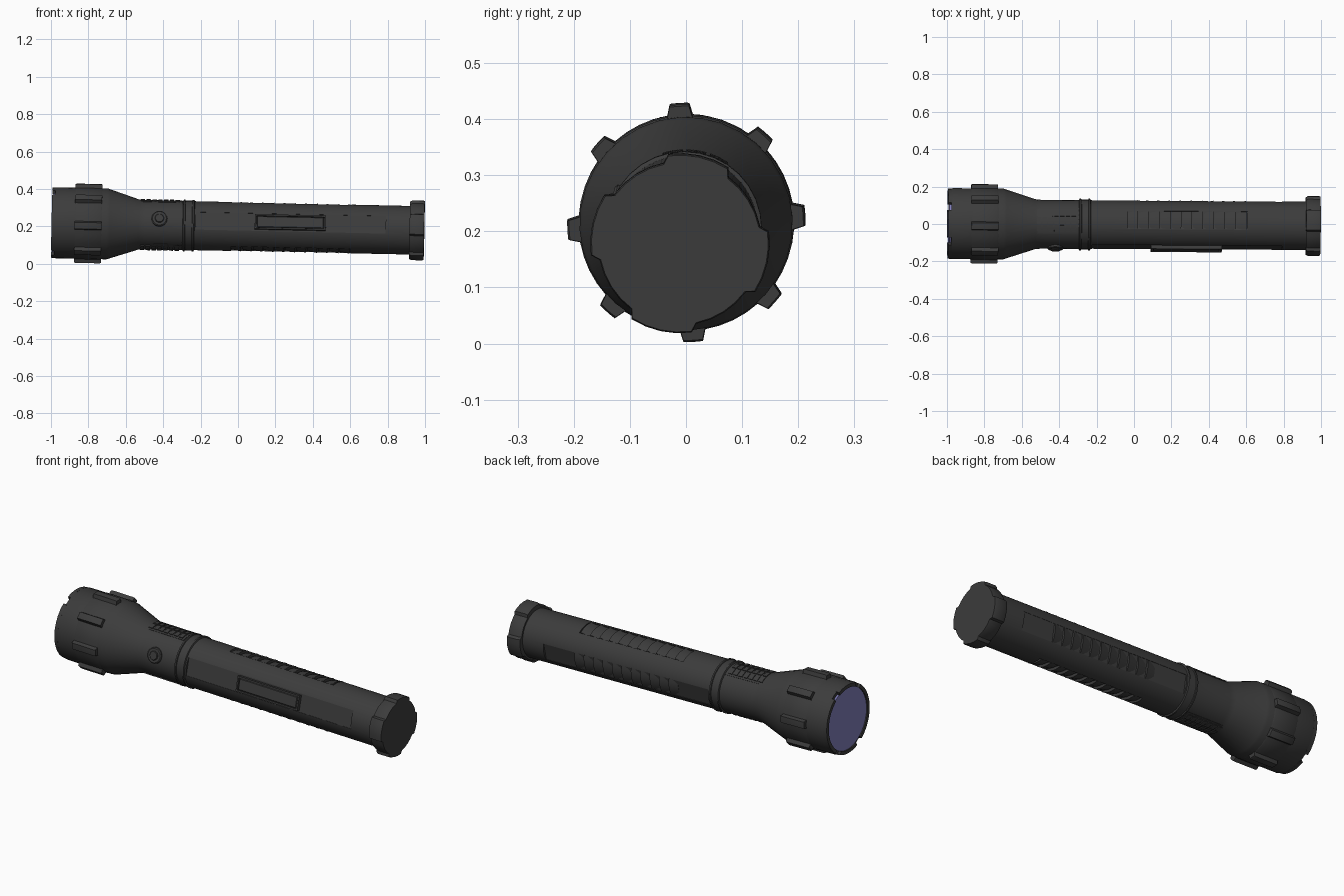
import bpy, bmesh
from math import sin, cos, pi, radians
from mathutils import Matrix

if "Cube" in bpy.data.objects:
    bpy.data.objects.remove(bpy.data.objects["Cube"])

# The torch is modelled along X, then tilted slightly; each part has its own roll
TILT = (Matrix.Translation((0, -0.0045, 0.199)) @ Matrix.Rotation(-0.0065, 4, 'Z')
        @ Matrix.Rotation(0.021, 4, 'Y'))
HEAD_ROLL, BODY_ROLL = 3.4, -12.5


def material(name, col):
    m = bpy.data.materials.new(name)
    m.diffuse_color = (*col, 1)
    m.use_nodes = True
    m.node_tree.nodes["Principled BSDF"].inputs["Base Color"].default_value = m.diffuse_color
    return m


BLACK = material("black_rubber", (0.045, 0.045, 0.045))
LENS = material("violet_lens", (0.22, 0.21, 0.50))


def finish(name, bm, roll=0.0, mat=BLACK, cutters=()):
    bmesh.ops.recalc_face_normals(bm, faces=bm.faces)
    me = bpy.data.meshes.new(name)
    bm.to_mesh(me)
    bm.free()
    ob = bpy.data.objects.new(name, me)
    bpy.context.collection.objects.link(ob)
    me.materials.append(mat)
    bpy.ops.object.select_all(action='DESELECT')
    ob.select_set(True)
    bpy.context.view_layer.objects.active = ob
    for c in cutters:
        mod = ob.modifiers.new("cut", 'BOOLEAN')
        mod.operation, mod.object, mod.solver = 'DIFFERENCE', c, 'EXACT'
        bpy.ops.object.modifier_apply(modifier=mod.name)
    ob.data.transform(TILT @ Matrix.Rotation(radians(roll), 4, 'X'))
    bpy.ops.object.shade_smooth_by_angle(angle=radians(30))
    return ob


def loft(bm, sections):
    """Closed solid through rings of points."""
    rings = [[bm.verts.new(p) for p in s] for s in sections]
    n = len(rings[0])
    for a, b in zip(rings, rings[1:]):
        for i in range(n):
            j = (i + 1) % n
            bm.faces.new((a[i], a[j], b[j], b[i]))
    bm.faces.new(rings[0])
    bm.faces.new(rings[-1])


def polar(x, r, a):
    """Angle 0 points up, positive turns towards +y."""
    return (x, r * sin(a), r * cos(a))


def lathe(bm, profile, n=32):
    loft(bm, [[polar(x, r, 2 * pi * i / n) for i in range(n)] for x, r in profile])


def lobed(bm, n, hi, lo, half_hi, half_lo, profile):
    """Round section with n raised lobes."""
    pts, step = [], 360 / n
    for k in range(n):
        for t in (-1, -0.5, 0, 0.5, 1):
            pts.append((hi, k * step + t * half_hi))
        for t in (0, 0.25, 0.5, 0.75, 1):
            pts.append((lo, k * step + half_lo + t * (step - 2 * half_lo)))
    loft(bm, [[polar(x, r * s, radians(a)) for r, a in pts] for x, s in profile])


def sector(bm, x0, x1, r_in, r0, r1, mid, half, n=6):
    """Curved block on the barrel; outer radius runs from r0 to r1."""
    secs = []
    for i in range(n + 1):
        a = radians(mid - half + 2 * half * i / n)
        secs.append([polar(x0, r_in, a), polar(x0, r0, a), polar(x1, r1, a), polar(x1, r_in, a)])
    loft(bm, secs)


def box(bm, lo, hi, bevel=0.0):
    c = [(a + b) / 2 for a, b in zip(lo, hi)]
    s = [b - a for a, b in zip(lo, hi)]
    r = bmesh.ops.create_cube(bm, size=1, matrix=Matrix.Translation(c) @ Matrix.Diagonal((*s, 1)))
    if bevel:
        edges = list({e for v in r['verts'] for e in v.link_edges})
        bmesh.ops.bevel(bm, geom=edges, offset=bevel, segments=1, affect='EDGES')


# Head shell, cone and neck
bm = bmesh.new()
lathe(bm, [(-0.980, 0.187), (-0.972, 0.190), (-0.70, 0.190), (-0.685, 0.185),
           (-0.53, 0.134), (-0.50, 0.131), (-0.24, 0.131)])
finish("head_and_neck", bm, HEAD_ROLL)

# Front rim with four notches
bm = bmesh.new()
for mid, half in ((0, 23), (90, 53), (180, 23), (270, 53)):
    sector(bm, -0.996, -0.975, 0.168, 0.187, 0.189, mid, half, 10)
finish("front_rim", bm)

# Lens
bm = bmesh.new()
lathe(bm, [(-0.990, 0.169), (-0.978, 0.169)])
finish("lens", bm, mat=LENS)

# Grip band with eight lugs
bm = bmesh.new()
lobed(bm, 8, 0.212, 0.192, 4.7, 6.8,
      [(-0.872, 0.985), (-0.866, 1), (-0.734, 1), (-0.728, 0.985)])
finish("lug_band", bm, HEAD_ROLL)

# Joint rings between neck and barrel
bm = bmesh.new()
for x in (-0.288, -0.24):
    lathe(bm, [(x - 0.008, 0.130), (x - 0.004, 0.138), (x + 0.004, 0.138), (x + 0.008, 0.130)])
lathe(bm, [(-0.285, 0.1335), (-0.243, 0.1335)])
finish("joint_rings", bm)

# Barrel with flat side panels and grip recesses above and below
cutters = []
for s in (-1, 1):
    for lo, hi in (((-0.225, 0.119, -0.048), (0.79, 0.2, 0.048)),
                   ((-0.035, -0.05, 0.115), (0.605, 0.05, 0.2))):
        if s < 0:
            k = 1 if lo[1] > 0 else 2
            lo, hi = list(lo), list(hi)
            lo[k], hi[k] = -hi[k], -lo[k]
        bm = bmesh.new()
        box(bm, lo, hi)
        me = bpy.data.meshes.new("recess_cutter")
        bm.to_mesh(me)
        bm.free()
        c = bpy.data.objects.new("recess_cutter", me)
        bpy.context.collection.objects.link(c)
        c.hide_render = True
        cutters.append(c)
bm = bmesh.new()
lathe(bm, [(-0.245, 0.131), (0.93, 0.130)], 48)
finish("barrel", bm, BODY_ROLL, cutters=cutters)
for c in cutters:
    bpy.data.objects.remove(c)

# Sawtooth grip ribs on top, bottom and back
for name, mid in (("top_grip", 0), ("bottom_grip", 180), ("back_grip", 90)):
    bm = bmesh.new()
    for i in range(11):
        x = -0.034 + i * 0.058
        sector(bm, x, x + 0.052, 0.105, 0.121, 0.132, mid, 21.5)
    finish(name, bm, BODY_ROLL)

# Fine grips on the neck, above and below
for name, mid in (("neck_grip_top", 0), ("neck_grip_bottom", 180)):
    bm = bmesh.new()
    sector(bm, -0.53, -0.30, 0.12, 0.1325, 0.1325, mid, 30)
    for i in range(7):
        for k in (-1, 0, 1):
            x = -0.522 + i * 0.031
            sector(bm, x, x + 0.023, 0.12, 0.1365, 0.1365, mid + k * 18, 7.5, 2)
    finish(name, bm, BODY_ROLL + 4)

# Framed plate on the front panel
bm = bmesh.new()
for z in (-0.036, 0.036):
    box(bm, (0.09, -0.139, z - 0.004), (0.47, -0.11, z + 0.004))
for x in (0.094, 0.466):
    box(bm, (x - 0.004, -0.139, -0.04), (x + 0.004, -0.11, 0.04))
box(bm, (0.102, -0.137, -0.03), (0.458, -0.11, 0.03), 0.003)
finish("side_plate", bm, BODY_ROLL)

# Push button on the neck
bm = bmesh.new()
for rad, depth in ((0.042, 0.139), (0.024, 0.146)):
    ring = [(rad * cos(2 * pi * i / 24), rad * sin(2 * pi * i / 24)) for i in range(24)]
    loft(bm, [[(-0.42 + u * s, -d, v * s) for u, v in ring]
              for d, s in ((0.11, 1), (depth - 0.004, 1), (depth, 0.88))])
finish("push_button", bm, -15)

# Tail cap with four broad lobes
bm = bmesh.new()
lobed(bm, 4, 0.160, 0.146, 20, 24,
      [(0.918, 0.96), (0.930, 1), (0.988, 1), (0.996, 0.985)])
finish("tail_cap", bm, BODY_ROLL)
